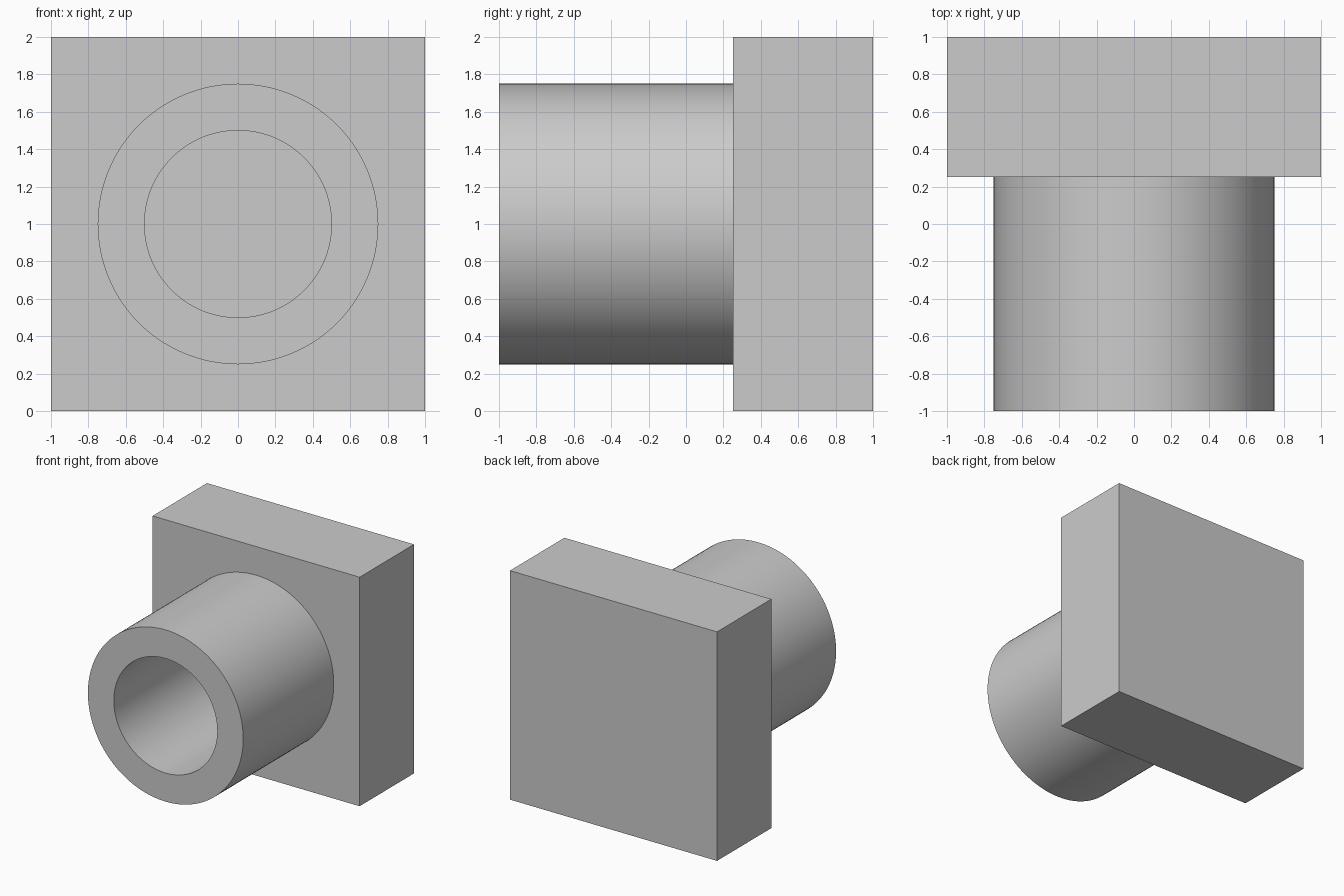
import bpy, bmesh, math
from mathutils import Matrix, Vector

cube = bpy.data.objects.get("Cube")
if cube:
    bpy.data.objects.remove(cube, do_unlink=True)

SIZE = 2.0
FRONT, PLATE_FRONT, BACK = -1.0, 0.25, 1.0
OUTER, BORE = 0.75, 0.5
CENTRE_Z = SIZE / 2

grey = bpy.data.materials.new("plain grey")
grey.use_nodes = True
colour = (0.6, 0.6, 0.6, 1)
grey.diffuse_color = colour
grey.node_tree.nodes["Principled BSDF"].inputs["Base Color"].default_value = colour


def add_object(name, bm):
    bmesh.ops.recalc_face_normals(bm, faces=bm.faces)
    mesh = bpy.data.meshes.new(name)
    bm.to_mesh(mesh)
    bm.free()
    mesh.materials.append(grey)
    obj = bpy.data.objects.new(name, mesh)
    bpy.context.collection.objects.link(obj)
    return obj


# Square back plate, which also closes the end of the bore
bm = bmesh.new()
depth = BACK - PLATE_FRONT
place = Matrix.Translation((0, (PLATE_FRONT + BACK) / 2, CENTRE_Z))
bmesh.ops.create_cube(bm, size=1, matrix=place @ Matrix.Diagonal((SIZE, depth, SIZE, 1)))
add_object("back_plate", bm)

# Hollow tube, turned from its wall profile around the y axis
bm = bmesh.new()
profile = [(OUTER, PLATE_FRONT), (OUTER, FRONT), (BORE, FRONT), (BORE, PLATE_FRONT)]
verts = [bm.verts.new((r, y, CENTRE_Z)) for r, y in profile]
edges = [bm.edges.new(pair) for pair in zip(verts, verts[1:])]
bmesh.ops.spin(bm, geom=verts + edges, cent=(0, 0, CENTRE_Z), axis=(0, 1, 0),
               angle=math.tau, steps=128, use_merge=True)
bmesh.ops.remove_doubles(bm, verts=bm.verts, dist=0.0001)
# Make the wall face outwards from its own middle
bmesh.ops.recalc_face_normals(bm, faces=bm.faces)
rim = next(f for f in bm.faces if abs(f.normal.y) > 0.9)
if rim.normal.dot(Vector((0, -1, 0))) < 0:
    bmesh.ops.reverse_faces(bm, faces=bm.faces)
tube = add_object("hollow_tube", bm)

bpy.ops.object.select_all(action="DESELECT")
tube.select_set(True)
bpy.context.view_layer.objects.active = tube
bpy.ops.object.shade_smooth_by_angle(angle=math.radians(30))
